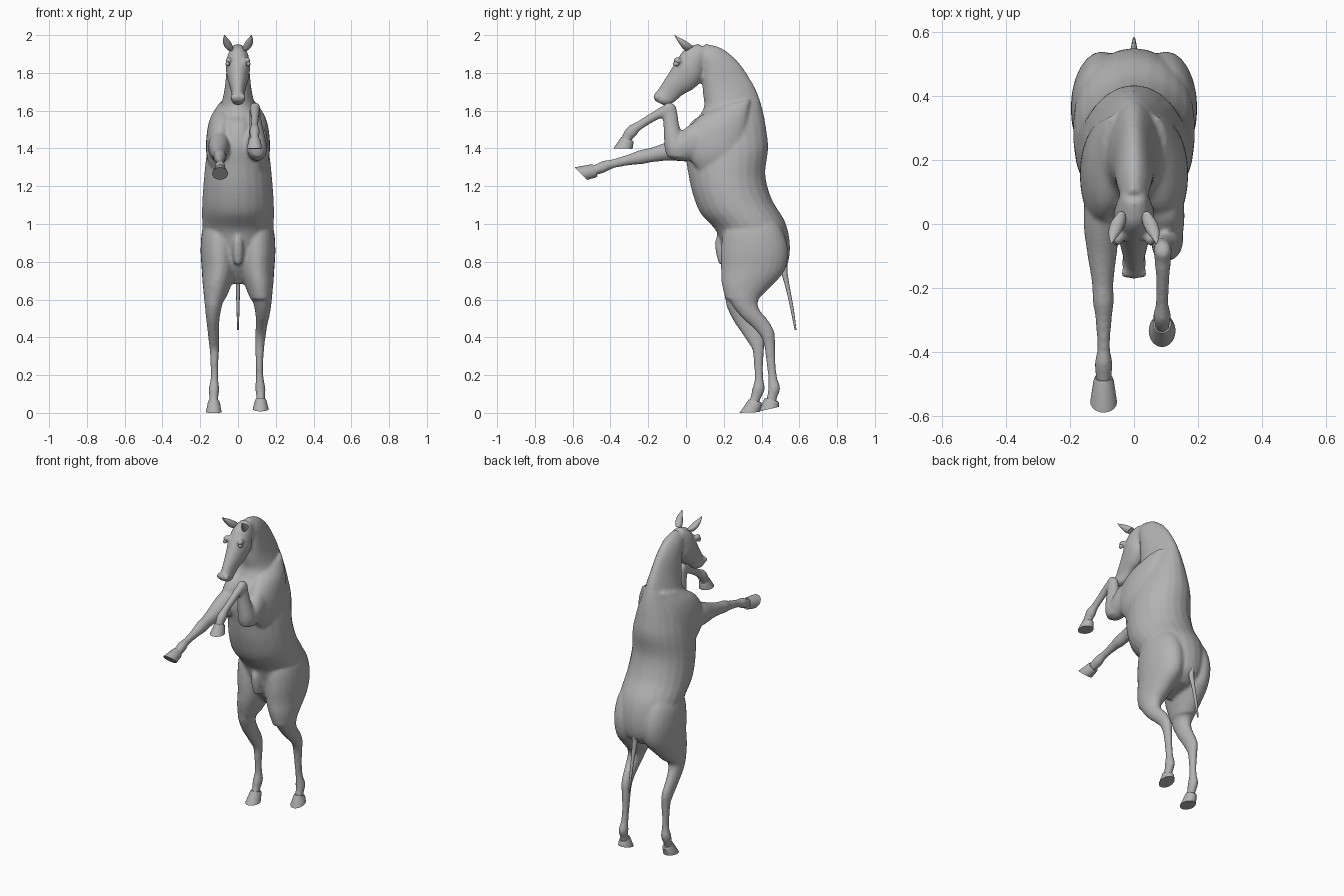
import bpy, bmesh, math
from mathutils import Vector

cube = bpy.data.objects.get("Cube")
if cube:
    bpy.data.objects.remove(cube, do_unlink=True)

grey = bpy.data.materials.new("plain grey")
grey.use_nodes = True
grey.diffuse_color = (0.45, 0.45, 0.45, 1)
grey.node_tree.nodes["Principled BSDF"].inputs["Base Color"].default_value = (0.45, 0.45, 0.45, 1)


def spline(p, steps):
    """Smoothly interpolate a list of section tuples."""
    out = []
    for i in range(len(p) - 1):
        a, b, c, d = p[max(i - 1, 0)], p[i], p[i + 1], p[min(i + 2, len(p) - 1)]
        for s in range(steps):
            t = s / steps
            out.append([0.5 * (2 * q + (r - o) * t + (2 * o - 5 * q + 4 * r - u) * t * t
                               + (3 * q - o - 3 * r + u) * t ** 3)
                        for o, q, r, u in zip(a, b, c, d)])
    return out + [list(p[-1])]


def loft(bm, sections, steps=5, egg=0.0, n=24):
    """Skin oval rings; section = front y, front z, back y, back z, half width, centre x."""
    sections = [tuple(s) + (0.0,) * (6 - len(s)) for s in sections]
    rings, faces = [], []
    for yf, zf, yb, zb, w, x in spline(sections, steps):
        ring = []
        for k in range(n):
            a = math.tau * k / n
            m = (1 + math.sin(a)) / 2
            ring.append(bm.verts.new((x + w * math.cos(a) * (1 - egg * math.sin(a)),
                                      yf + (yb - yf) * m, zf + (zb - zf) * m)))
        rings.append(ring)
    for r, s in zip(rings, rings[1:]):
        for k in range(n):
            j = (k + 1) % n
            faces.append(bm.faces.new((r[k], r[j], s[j], s[k])))
    faces += [bm.faces.new(rings[0]), bm.faces.new(rings[-1])]
    bmesh.ops.recalc_face_normals(bm, faces=faces)


def finish(name, bm):
    mesh = bpy.data.meshes.new(name)
    bm.to_mesh(mesh)
    bm.free()
    mesh.materials.append(grey)
    obj = bpy.data.objects.new(name, mesh)
    bpy.context.collection.objects.link(obj)
    bpy.ops.object.select_all(action='DESELECT')
    obj.select_set(True)
    bpy.context.view_layer.objects.active = obj
    bpy.ops.object.shade_smooth_by_angle(angle=math.radians(40))
    return obj


def part(name, sections, **kw):
    bm = bmesh.new()
    loft(bm, sections, **kw)
    return finish(name, bm)


def ball(bm, centre, size):
    geo = bmesh.ops.create_uvsphere(bm, u_segments=20, v_segments=12, radius=1)["verts"]
    bmesh.ops.scale(bm, vec=size, verts=geo)
    bmesh.ops.translate(bm, vec=centre, verts=geo)


body = bmesh.new()

# Trunk, from between the thighs up to the chest
loft(body, [(.30, .68, .47, .72, .06), (.22, .78, .535, .78, .14), (.19, .88, .55, .89, .172),
            (.155, .97, .525, 1.01, .188), (.075, 1.06, .455, 1.13, .19),
            (.03, 1.18, .42, 1.26, .182), (.005, 1.31, .435, 1.40, .168),
            (-.01, 1.42, .425, 1.50, .145), (.02, 1.53, .41, 1.58, .115),
            (.09, 1.58, .39, 1.66, .08)])

# Neck with a narrow crest
loft(body, [(.01, 1.46, .42, 1.54, .13), (.06, 1.555, .405, 1.61, .105), (.095, 1.62, .375, 1.70, .082),
            (.09, 1.69, .335, 1.775, .068), (.085, 1.77, .275, 1.86, .06),
            (.085, 1.84, .19, 1.93, .052), (.06, 1.86, .10, 1.955, .04)], egg=.25)

# Head from the poll to the muzzle
loft(body, [(.07, 1.955, .12, 1.88, .04), (.0, 1.932, .10, 1.82, .058),
            (-.045, 1.875, .085, 1.765, .064), (-.085, 1.81, .04, 1.715, .053),
            (-.12, 1.755, -.015, 1.685, .041), (-.15, 1.71, -.05, 1.655, .034),
            (-.172, 1.68, -.08, 1.635, .037), (-.165, 1.652, -.115, 1.628, .026)])

for s in (-1, 1):
    # Brow, nostril rim, shoulder, thigh
    ball(body, (s * .05, -.045, 1.865), (.018, .024, .018))
    ball(body, (s * .026, -.155, 1.672), (.014, .016, .018))
    loft(body, [(.08, 1.27, .24, 1.28, .03, s * .11), (.01, 1.36, .30, 1.37, .062, s * .105),
                (.0, 1.46, .32, 1.49, .068, s * .098), (.05, 1.55, .33, 1.58, .06, s * .085),
                (.14, 1.61, .34, 1.66, .035, s * .065)])
    loft(body, [(.24, 1.02, .46, 1.04, .06, s * .10), (.20, .96, .51, .97, .09, s * .10),
                (.185, .86, .54, .86, .098, s * .10), (.185, .76, .52, .75, .092, s * .10),
                (.19, .68, .44, .66, .074, s * .112), (.21, .60, .38, .60, .055, s * .122)])

# Left hind leg, set further back
loft(body, [(.195, .68, .43, .67, .07, .115), (.215, .62, .39, .61, .056, .125),
            (.25, .56, .38, .57, .045, .13), (.30, .50, .40, .53, .037, .13),
            (.355, .45, .435, .49, .031, .125), (.395, .405, .467, .43, .028, .12),
            (.415, .35, .472, .36, .025, .115), (.425, .27, .474, .27, .02, .114),
            (.435, .19, .482, .19, .02, .115), (.435, .135, .499, .13, .027, .118),
            (.43, .09, .482, .08, .023, .12), (.42, .06, .478, .05, .024, .12)])

# Right hind leg, set further forward
loft(body, [(.19, .68, .42, .67, .07, -.115), (.205, .62, .375, .61, .056, -.125),
            (.217, .56, .345, .57, .045, -.13), (.25, .49, .35, .53, .037, -.133),
            (.29, .43, .377, .475, .031, -.132), (.33, .37, .412, .405, .028, -.128),
            (.352, .33, .414, .34, .025, -.125), (.36, .25, .408, .25, .02, -.125),
            (.363, .18, .41, .18, .02, -.125), (.35, .125, .417, .125, .028, -.127),
            (.342, .085, .395, .072, .023, -.128), (.325, .055, .385, .045, .024, -.128)])

# Right foreleg, stretched out
loft(body, [(.12, 1.52, .14, 1.33, .06, -.09), (0, 1.48, .02, 1.33, .058, -.10),
            (-.10, 1.435, -.09, 1.335, .046, -.10), (-.19, 1.403, -.175, 1.328, .034, -.098),
            (-.25, 1.39, -.235, 1.316, .033, -.096), (-.30, 1.37, -.285, 1.313, .026, -.095),
            (-.39, 1.343, -.38, 1.296, .02, -.095), (-.44, 1.334, -.43, 1.273, .028, -.095),
            (-.485, 1.313, -.465, 1.262, .025, -.095), (-.51, 1.305, -.485, 1.255, .025, -.095)])

# Left foreleg, folded: upper arm, forearm, cannon
loft(body, [(.15, 1.53, .17, 1.34, .055, .09), (.03, 1.53, .04, 1.335, .058, .10),
            (-.05, 1.46, -.05, 1.335, .05, .10), (-.10, 1.42, -.098, 1.36, .032, .10)])
loft(body, [(-.10, 1.355, .02, 1.35, .04, .105), (-.113, 1.40, .01, 1.40, .05, .104),
            (-.117, 1.46, -.018, 1.46, .044, .10), (-.119, 1.52, -.035, 1.52, .035, .095),
            (-.122, 1.58, -.045, 1.585, .029, .09), (-.118, 1.625, -.053, 1.62, .027, .09),
            (-.10, 1.643, -.072, 1.64, .015, .09)])
loft(body, [(-.085, 1.635, -.075, 1.58, .024, .09), (-.13, 1.622, -.105, 1.568, .026, .09),
            (-.18, 1.592, -.158, 1.548, .021, .09), (-.26, 1.542, -.238, 1.498, .02, .088),
            (-.307, 1.516, -.264, 1.468, .028, .088), (-.335, 1.475, -.283, 1.45, .024, .088),
            (-.345, 1.44, -.29, 1.43, .024, .088)])

# Small belly sheath
loft(body, [(.165, .945, .21, .945, .018), (.153, .90, .22, .90, .027),
            (.16, .84, .22, .84, .028), (.175, .785, .22, .785, .018)])

# Blend the masses into one smooth skin
horse = finish("horse_body", body)
remesh = horse.modifiers.new("blend", 'REMESH')
remesh.mode = 'VOXEL'
remesh.voxel_size = 0.009
remesh.use_smooth_shade = True
relax = horse.modifiers.new("relax", 'SMOOTH')
relax.factor = 0.5
relax.iterations = 5

# Hooves: coronet, wall, sole
hooves = {
    "left_hind_hoof": [(.418, .08, .486, .062, .028, .12), (.412, .068, .491, .055, .032, .12),
                       (.388, .008, .492, .032, .042, .12)],
    "right_hind_hoof": [(.332, .072, .398, .056, .028, -.128), (.325, .06, .402, .048, .032, -.128),
                        (.283, 0, .388, .004, .042, -.128)],
    "right_fore_hoof": [(-.492, 1.315, -.468, 1.252, .028, -.095), (-.505, 1.315, -.478, 1.246, .032, -.095),
                        (-.59, 1.30, -.523, 1.234, .042, -.095)],
    "left_fore_hoof": [(-.342, 1.462, -.28, 1.44, .028, .088), (-.35, 1.45, -.278, 1.43, .032, .088),
                       (-.385, 1.40, -.283, 1.398, .042, .088)],
}
for name, sections in hooves.items():
    part(name, sections, steps=1)

# Tail
part("tail", [(.50, .80, .54, .81, .016), (.505, .74, .537, .75, .015), (.528, .66, .55, .663, .011),
              (.553, .55, .57, .553, .008), (.575, .44, .585, .44, .004)], n=12)

# Ears and eyes, one per side
for side, s in (("left", 1), ("right", -1)):
    part(side + "_ear", [(.0, 1.915, .04, 1.94, .016, s * .04), (-.018, 1.93, .02, 1.955, .022, s * .05),
                         (-.036, 1.955, -.008, 1.973, .02, s * .06), (-.05, 1.978, -.036, 1.987, .011, s * .067),
                         (-.062, 1.999, -.06, 2.0, .002, s * .071)], n=14)
    bm = bmesh.new()
    ball(bm, (s * .055, -.052, 1.848), (.011, .016, .013))
    finish(side + "_eye", bm)
